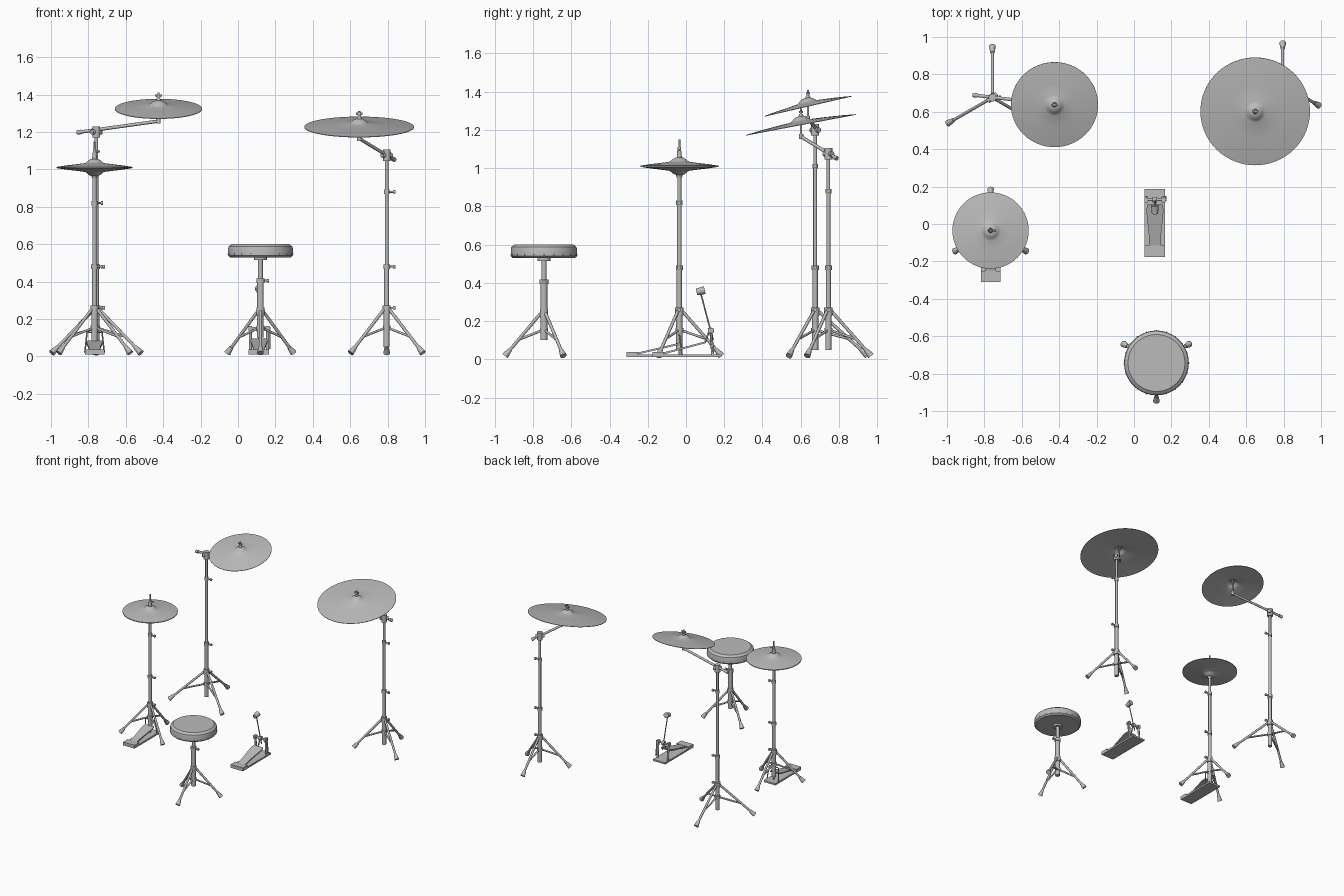
import bpy, bmesh, math
from mathutils import Vector, Matrix

if "Cube" in bpy.data.objects:
    bpy.data.objects.remove(bpy.data.objects["Cube"])

grey = bpy.data.materials.new("plain_grey")
grey.use_nodes = True
grey.diffuse_color = (0.5, 0.5, 0.5, 1)
grey.node_tree.nodes["Principled BSDF"].inputs["Base Color"].default_value = (0.5, 0.5, 0.5, 1)
parts = []


def finish(name, bm):
    bmesh.ops.recalc_face_normals(bm, faces=bm.faces)
    mesh = bpy.data.meshes.new(name)
    bm.to_mesh(mesh)
    bm.free()
    mesh.materials.append(grey)
    ob = bpy.data.objects.new(name, mesh)
    bpy.context.collection.objects.link(ob)
    parts.append(ob)
    return ob


def tube(name, a, b, r, r2=None, sides=14):
    """Capped cylinder or cone from point a to point b."""
    a, b = Vector(a), Vector(b)
    d = b - a
    bm = bmesh.new()
    mat = Matrix.Translation((a + b) / 2) @ d.to_track_quat('Z', 'Y').to_matrix().to_4x4()
    bmesh.ops.create_cone(bm, cap_ends=True, segments=sides, radius1=r,
                          radius2=r if r2 is None else r2, depth=d.length, matrix=mat)
    return finish(name, bm)


def upright(name, x, y, z0, z1, r, r2=None):
    return tube(name, (x, y, z0), (x, y, z1), r, r2)


def box(name, centre, size):
    bm = bmesh.new()
    bmesh.ops.create_cube(bm, size=1, matrix=Matrix.Translation(centre) @ Matrix.Diagonal((*size, 1)))
    return finish(name, bm)


def lathe(name, profile, sides=64):
    """Spin an (r, z) outline around z."""
    bm = bmesh.new()
    vs = [bm.verts.new((r, 0, z)) for r, z in profile]
    es = [bm.edges.new(p) for p in zip(vs, vs[1:])]
    bmesh.ops.spin(bm, geom=vs + es, axis=(0, 0, 1), cent=(0, 0, 0),
                   angle=math.tau, steps=sides, use_duplicate=False)
    bmesh.ops.remove_doubles(bm, verts=bm.verts, dist=1e-5)
    return finish(name, bm)


def cymbal(name, loc, r, bell=0.045, tilt=0, flip=False):
    top = [(r, 0), (r * .75, .008), (r * .5, .014), (.055, .02), (.045, .024),
           (.035, .034), (.02, .042), (0, bell)]
    under = [(q, z - .003) for q, z in reversed(top)]
    ob = lathe(name, top + under + top[:1])
    ob.matrix_world = (Matrix.Translation(loc) @ Matrix.Rotation(math.radians(tilt), 4, 'X')
                       @ Matrix.Rotation(math.pi if flip else 0, 4, 'X'))


def collar(name, x, y, z, r):
    # clamp ring with a wing bolt on the model's left
    upright(name, x, y, z - .012, z + .012, r)
    tube(name + "_bolt", (x, y, z), (x + .04, y, z), .005)
    tube(name + "_wing", (x + .034, y, z), (x + .046, y, z), .010)


def tripod(name, x, y, reach, start, hub=.26):
    upright(name + "_hub", x, y, hub - .03, hub + .012, .022)
    upright(name + "_lower_hub", x, y, .14, .165, .021)
    for k in range(3):
        a = math.radians(start + 120 * k)

        def at(d, z):
            return (x + math.cos(a) * d, y + math.sin(a) * d, z)
        top, end = Vector(at(.018, hub - .01)), Vector(at(reach - .012, .018))
        tube(name + "_leg", top, end, .0085)
        tube(name + "_brace", at(.015, .15), top.lerp(end, .62), .0065)
        tube(name + "_foot", top.lerp(end, .86), end, .011, .018)


def pole(name, x, y, levels, radii):
    for z0, z1, r in zip(levels, levels[1:], radii):
        upright(name + "_tube", x, y, z0, z1, r)
    for z, r in zip(levels[1:-1], radii):
        collar(name + "_collar", x, y, z, r + .005)


def boom_stand(name, x, y, top, joint_z, reach, boom_a, boom_b, levels):
    tripod(name, x, y, reach, 90)
    pole(name, x, y, levels, (.0165, .0135, .0105, .0095))
    upright(name + "_joint", x, y, joint_z - .03, joint_z + .03, .021)
    tube(name + "_joint_bolt", (x - .025, y - .02, joint_z), (x + .025, y + .02, joint_z), .014)
    tube(name + "_boom", boom_a, boom_b, .009)
    tube(name + "_boom_end", boom_a, Vector(boom_a).lerp(Vector(boom_b), .06), .012)
    cx, cy, cz = top
    upright(name + "_tilter", cx, cy, boom_b[2] - .012, boom_b[2] + .015, .012)
    upright(name + "_cymbal_rod", cx, cy, boom_b[2], cz + .085, .006)
    upright(name + "_washer", cx, cy, cz + .035, cz + .055, .016, .010)
    upright(name + "_wing_nut", cx, cy, cz + .06, cz + .072, .010)
    box(name + "_wing", (cx, cy, cz + .07), (.036, .007, .012))


def pedal(name, x, heel, toe, base_end, toe_z, w):
    box(name + "_base", (x, (heel + base_end) / 2, .018), (w, base_end - heel, .014))
    box(name + "_heel", (x, heel + .03, .03), (w, .06, .016))
    # tapered sloping footboard
    outline = [(w * .28, heel + .055), (w * .3, heel + .12), (w * .42, toe - .03), (w * .36, toe)]
    bm = bmesh.new()
    pts = [(px, py) for px, py in outline] + [(-px, py) for px, py in reversed(outline)]
    slope = (toe_z - .035) / (toe - heel - .055)
    face = bm.faces.new([bm.verts.new((x + px, py, .035 + slope * (py - heel - .055)))
                         for px, py in pts])
    ext = bmesh.ops.extrude_face_region(bm, geom=[face])
    bmesh.ops.translate(bm, vec=(0, 0, -.01),
                        verts=[v for v in ext["geom"] if isinstance(v, bmesh.types.BMVert)])
    finish(name + "_footboard", bm)


# Two boom stands with tilted cymbals
boom_stand("right_stand", -.757, .676, (-.425, .638, 1.325), 1.2, .287,
           (-.862, .69, 1.197), (-.425, .638, 1.258), (.05, .26, .48, 1.01, 1.2))
cymbal("right_cymbal", (-.425, .638, 1.325), .233, tilt=13)
boom_stand("left_stand", .795, .745, (.648, .602, 1.228), 1.075, .235,
           (.838, .79, 1.05), (.648, .602, 1.165), (.05, .26, .48, .88, 1.075))
cymbal("left_cymbal", (.648, .602, 1.228), .293, tilt=10.7)

# Paired cymbal stand
hx, hy = -.767, -.035
tripod("pair_stand", hx, hy, .233, 90)
pole("pair_stand", hx, hy, (.05, .26, .48, .82, .96), (.0165, .0135, .0115, .0105))
upright("pair_seat_cup", hx, hy, .95, .985, .013, .024)
cymbal("upper_pair_cymbal", (hx, hy, 1.013), .204, bell=.04)
cymbal("lower_pair_cymbal", (hx, hy, 1.007), .204, bell=.04, flip=True)
upright("pair_rod", hx, hy, .02, 1.15, .005)
upright("pair_clutch", hx, hy, 1.045, 1.09, .014, .011)
upright("pair_clutch_nut", hx, hy, 1.09, 1.11, .009)
tube("pair_clutch_bolt", (hx, hy, 1.095), (hx + .03, hy, 1.095), .005)
pedal("pair_pedal", hx, -.31, -.04, .02, .085, .104)
for s in (-1, 1):
    tube("pair_pedal_link", (hx + s * .052, -.02, .02), (hx + s * .04, hy, .13), .004)
tube("pair_pedal_crossbar", (hx - .04, hy, .13), (hx + .04, hy, .13), .004)

# Beater pedal
px, ay = .112, .13
pedal("beater_pedal", px, -.176, .105, .187, .095, .11)
for s in (-1, 1):
    tube("beater_post", (px + s * .046, ay + .01, .02), (px + s * .046, ay, .155), .008)
    box("beater_bearing", (px + s * .046, ay, .15), (.02, .028, .026))
tube("beater_axle", (px - .055, ay, .15), (px + .062, ay, .15), .007)
tube("beater_cam", (px - .012, ay, .15), (px + .012, ay, .15), .016)
tube("beater_chain", (px, ay - .012, .14), (px, .1, .09), .005)
tube("beater_shaft", (px, ay + .012, .1), (px, .076, .35), .004)
tube("beater_head", (px, .055, .352), (px, .098, .362), .017, .021)
tube("beater_spring", (px + .058, ay, .14), (px + .058, ay + .015, .04), .005)

# Round stool
sx, sy = .12, -.743
tripod("stool", sx, sy, .216, 30, hub=.25)
upright("stool_lower_tube", sx, sy, .1, .41, .018)
upright("stool_upper_tube", sx, sy, .4, .535, .013)
collar("stool_collar", sx, sy, .405, .023)
upright("stool_bracket", sx, sy, .515, .535, .035)
seat = lathe("stool_seat", [(0, .53), (.162, .53), (.173, .54), (.173, .578), (.17, .588),
                            (.152, .602), (0, .602)])
seat.location = (sx, sy, 0)
for k in range(20):
    a = math.tau * k / 20
    d = Vector((math.cos(a), math.sin(a), 0))
    c = Vector((sx, sy, .547))
    tube("seat_stud", c + d * .17, c + d * .176, .004, .003, sides=8)

bpy.ops.object.select_all(action='DESELECT')
for ob in parts:
    ob.select_set(True)
bpy.context.view_layer.objects.active = parts[0]
bpy.ops.object.shade_smooth_by_angle(angle=math.radians(35))
